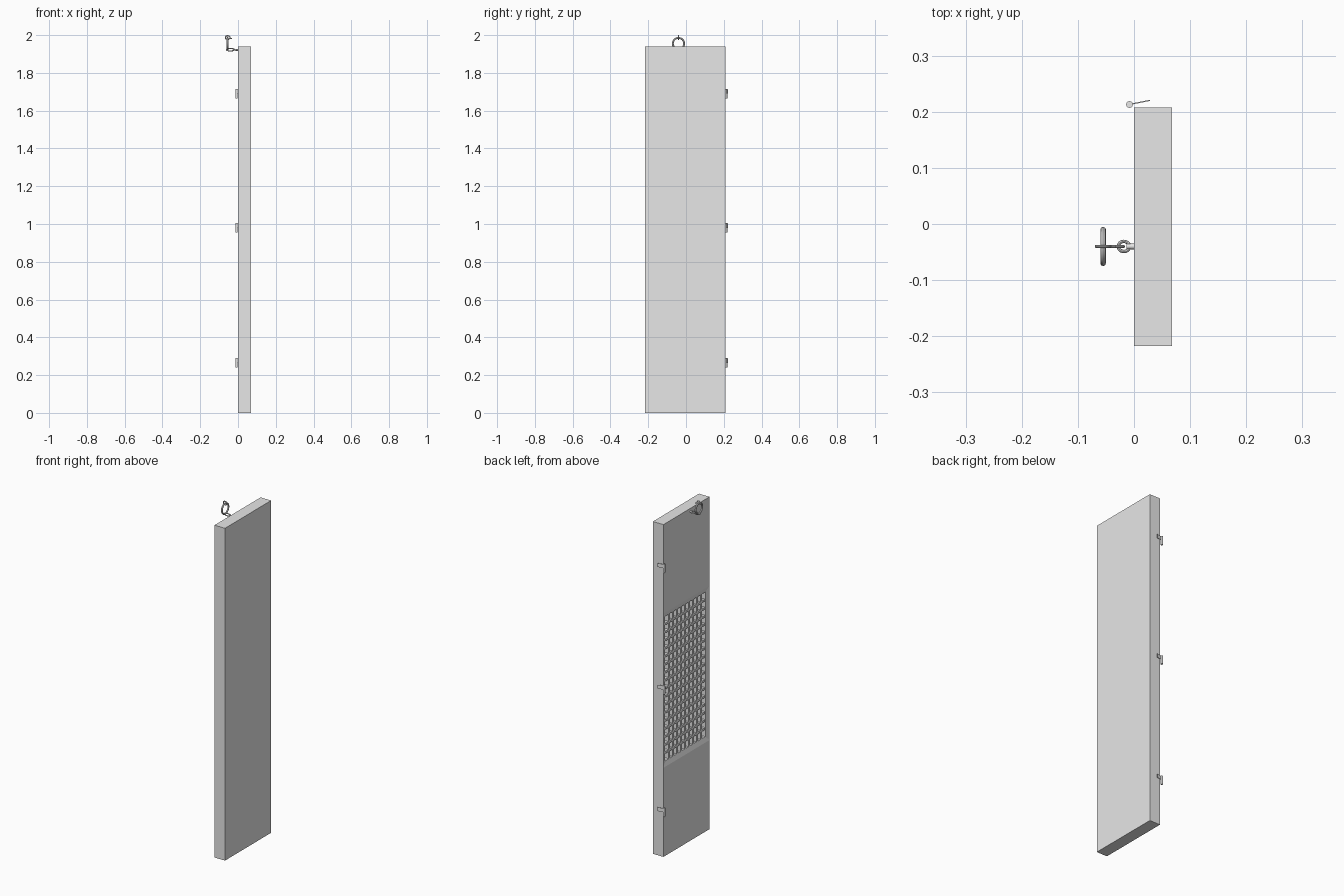
import bpy
import bmesh
import math
from mathutils import Vector, Matrix

cube = bpy.data.objects.get("Cube")
if cube:
    bpy.data.objects.remove(cube, do_unlink=True)

grey = bpy.data.materials.new("plain grey")
grey.use_nodes = True
GREY = (0.8, 0.8, 0.8, 1)
grey.diffuse_color = GREY
grey.node_tree.nodes["Principled BSDF"].inputs["Base Color"].default_value = GREY

# Main dimensions
THICK, FRONT, BACK, HEIGHT = 0.068, -0.217, 0.208, 1.94
LOW, HIGH = 0.52, 1.42
BORDER, SLOPE, DEPTH = 0.028, 0.008, 0.022


def finish(name, bm, smooth=False):
    bmesh.ops.recalc_face_normals(bm, faces=bm.faces)
    mesh = bpy.data.meshes.new(name)
    bm.to_mesh(mesh)
    bm.free()
    obj = bpy.data.objects.new(name, mesh)
    bpy.context.collection.objects.link(obj)
    mesh.materials.append(grey)
    if smooth:
        bpy.ops.object.select_all(action='DESELECT')
        obj.select_set(True)
        bpy.context.view_layer.objects.active = obj
        bpy.ops.object.shade_smooth_by_angle(angle=math.radians(40))
    return obj


def add_box(bm, lo, hi):
    lo, hi = Vector(lo), Vector(hi)
    matrix = Matrix.Translation((lo + hi) / 2) @ Matrix.Diagonal((*(hi - lo), 1))
    return bmesh.ops.create_cube(bm, size=1, matrix=matrix)


def rod(name, start, end, radius, sides=12):
    start, end = Vector(start), Vector(end)
    axis = end - start
    bm = bmesh.new()
    turn = axis.to_track_quat('Z', 'Y').to_matrix().to_4x4()
    bmesh.ops.create_cone(bm, cap_ends=True, segments=sides, radius1=radius,
                          radius2=radius, depth=axis.length,
                          matrix=Matrix.Translation((start + end) / 2) @ turn)
    return finish(name, bm, True)


def loop(name, centre, u, v, ru, rv, wire, steps=24, sides=8):
    """Closed oval link swept in the plane of u and v."""
    centre, u, v = Vector(centre), Vector(u), Vector(v)
    w = u.cross(v)
    bm = bmesh.new()
    rings = []
    for i in range(steps):
        a = math.tau * i / steps
        mid = centre + u * ru * math.cos(a) + v * rv * math.sin(a)
        out = (u * rv * math.cos(a) + v * ru * math.sin(a)).normalized()
        rings.append([bm.verts.new(mid + wire * (out * math.cos(b) + w * math.sin(b)))
                      for b in (math.tau * k / sides for k in range(sides))])
    for i in range(steps):
        r, s = rings[i], rings[(i + 1) % steps]
        for k in range(sides):
            n = (k + 1) % sides
            bm.faces.new((r[k], s[k], s[n], r[n]))
    return finish(name, bm, True)


# Door slab, with a sloped frame and a recess on the inner face
bm = bmesh.new()
add_box(bm, (0, FRONT, 0), (THICK, BACK, HEIGHT))
for z in (LOW, HIGH):
    bmesh.ops.bisect_plane(bm, geom=bm.verts[:] + bm.edges[:] + bm.faces[:],
                           plane_co=(0, 0, z), plane_no=(0, 0, 1))
bmesh.ops.recalc_face_normals(bm, faces=bm.faces)
panel = [f for f in bm.faces if f.normal.x < -0.9
         and LOW < f.calc_center_median().z < HIGH]
bmesh.ops.inset_region(bm, faces=panel, thickness=BORDER, depth=-SLOPE,
                       use_even_offset=True, use_boundary=True)
bmesh.ops.inset_region(bm, faces=panel, thickness=0.0005, depth=-DEPTH,
                       use_even_offset=True, use_boundary=True)
finish("door_slab", bm)

# Lattice bars inside the recess
y0, y1 = FRONT + BORDER, BACK - BORDER
z0, z1 = LOW + BORDER, HIGH - BORDER
near, far = SLOPE, SLOPE + DEPTH
COLUMNS, ROWS, BAR = 10, 18, 0.012
bm = bmesh.new()
for i in range(1, COLUMNS):
    y = y0 + (y1 - y0) * i / COLUMNS
    add_box(bm, (near, y - BAR / 2, z0), (far, y + BAR / 2, z1))
finish("lattice_uprights", bm)
bm = bmesh.new()
for i in range(1, ROWS):
    z = z0 + (z1 - z0) * i / ROWS
    add_box(bm, (near + 0.001, y0, z - BAR / 2), (far, y1, z + BAR / 2))
finish("lattice_crossbars", bm)

# Three hinges on the back edge
for label, z in (("lower", 0.265), ("middle", 0.98), ("upper", 1.69)):
    rod(label + "_hinge_pin", (-0.008, 0.213, z - 0.025), (-0.008, 0.213, z + 0.025), 0.006)
    bm = bmesh.new()
    add_box(bm, (0, -0.001, 0), (0.037, 0.001, 0.022))
    bm.transform(Matrix.Translation((-0.008, 0.213, z)) @ Matrix.Rotation(0.2, 4, 'Z'))
    finish(label + "_hinge_leaf", bm)

# Ring and links hung from a stud near the top
X, Y, Z = (1, 0, 0), (0, 1, 0), (0, 0, 1)
MID = -0.04
rod("stud", (0.002, MID, 1.921), (-0.013, MID, 1.921), 0.005)
loop("stud_eye", (-0.018, MID, 1.921), X, Y, 0.010, 0.009, 0.003)
loop("stud_link", (-0.040, MID, 1.923), X, Z, 0.021, 0.007, 0.003)
loop("ring", (-0.055, MID, 1.955), Y, Z, 0.030, 0.030, 0.005, 32)
loop("top_link", (-0.055, MID, 1.987), X, Z, 0.012, 0.010, 0.003)
rod("top_link_tail", (-0.045, MID, 1.984), (-0.033, MID, 1.981), 0.003, 8)
